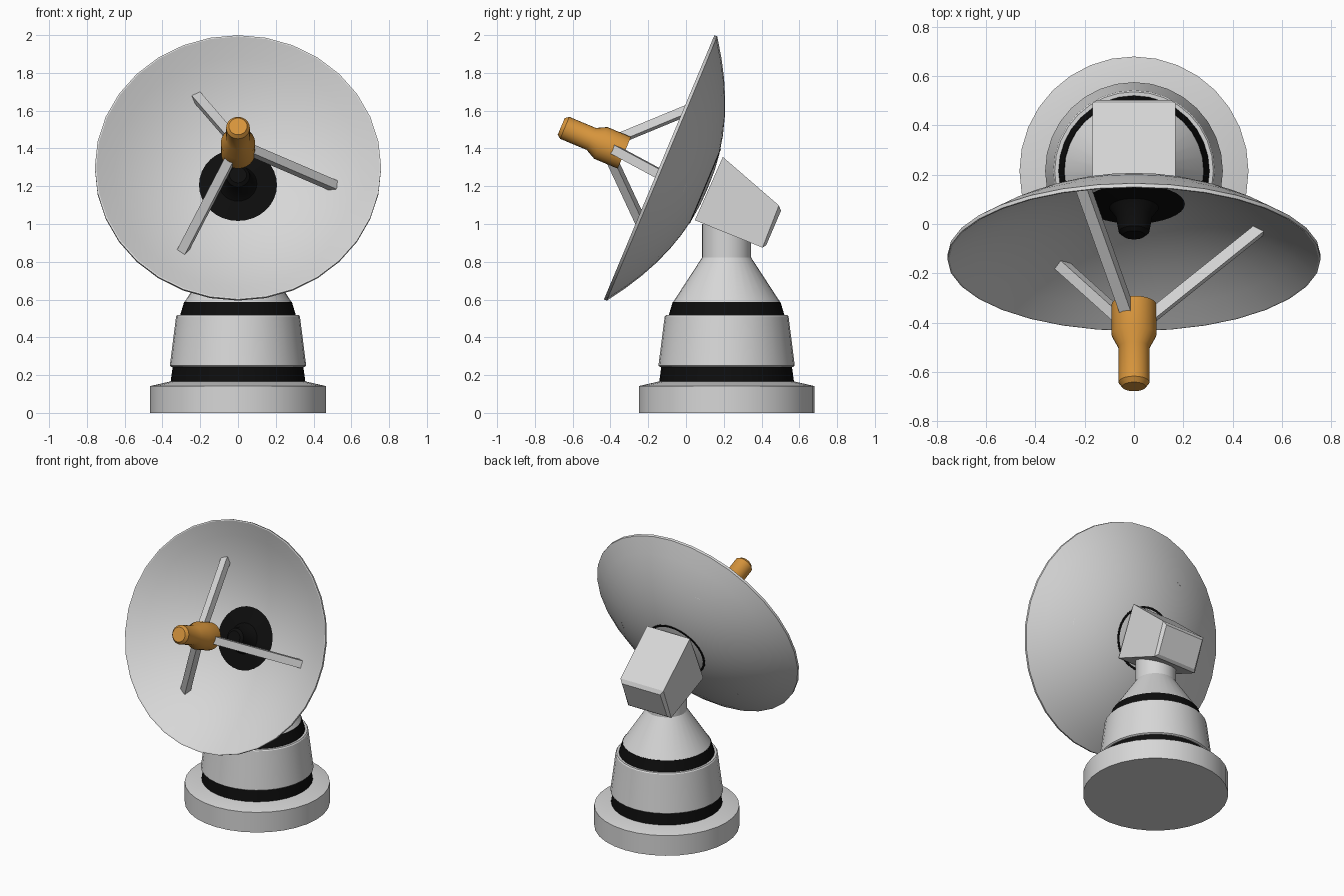
import bpy, bmesh, math
from mathutils import Matrix, Vector

if "Cube" in bpy.data.objects:
    bpy.data.objects.remove(bpy.data.objects["Cube"])


def material(name, rgb):
    m = bpy.data.materials.new(name)
    m.diffuse_color = (*rgb, 1)
    m.use_nodes = True
    m.node_tree.nodes["Principled BSDF"].inputs["Base Color"].default_value = m.diffuse_color
    return m


GREY = material("light grey", (0.68, 0.68, 0.68))
BLACK = material("black", (0.004, 0.004, 0.004))
ORANGE = material("orange", (0.68, 0.30, 0.045))


def finish(name, bm, mat, matrix=Matrix(), angle=30):
    bmesh.ops.remove_doubles(bm, verts=bm.verts, dist=1e-5)
    bmesh.ops.transform(bm, matrix=matrix, verts=bm.verts)
    bmesh.ops.recalc_face_normals(bm, faces=bm.faces)
    mesh = bpy.data.meshes.new(name)
    bm.to_mesh(mesh)
    bm.free()
    mesh.materials.append(mat)
    ob = bpy.data.objects.new(name, mesh)
    bpy.context.collection.objects.link(ob)
    bpy.ops.object.select_all(action='DESELECT')
    ob.select_set(True)
    bpy.context.view_layer.objects.active = ob
    bpy.ops.object.shade_smooth_by_angle(angle=math.radians(angle))
    return ob


def lathe(name, profile, mat, matrix, sides=32):
    """Revolve (radius, height) points around local z; open ends get caps."""
    bm = bmesh.new()
    rings = []
    for r, h in profile:
        if r < 1e-6:
            rings.append([bm.verts.new((0, 0, h))] * sides)
        else:
            rings.append([bm.verts.new((r * math.cos(2 * math.pi * i / sides),
                                        r * math.sin(2 * math.pi * i / sides), h))
                          for i in range(sides)])
    for a, b in zip(rings, rings[1:]):
        for i in range(sides):
            j = (i + 1) % sides
            corners = list(dict.fromkeys((a[i], a[j], b[j], b[i])))
            bm.faces.new(corners)
    for ring, (r, h) in ((rings[0], profile[0]), (rings[-1], profile[-1])):
        if r > 1e-6:
            bm.faces.new(ring)
    return finish(name, bm, mat, matrix)


# Pedestal, stacked around a vertical axis behind the centre
stand = Matrix.Translation((0, 0.215, 0))
lathe("base_plate", [(0.465, 0), (0.465, 0.142), (0.36, 0.166)], GREY, stand)
lathe("lower_black_ring", [(0.357, 0.163), (0.345, 0.25)], BLACK, stand)
lathe("turntable_drum", [(0.352, 0.243), (0.361, 0.25), (0.328, 0.51), (0.322, 0.517)], GREY, stand)
lathe("upper_black_ring", [(0.307, 0.515), (0.285, 0.588)], BLACK, stand)
lathe("neck_cone", [(0.284, 0.586), (0.13, 0.822), (0.13, 1.0)], GREY, stand)

# Tilted mount box with a slightly inset rear plate (side outline in y, z)
bm = bmesh.new()
sections = [(0.168, (0.195, 1.355), (0.047, 1.02)),
            (0.168, (0.492, 1.098), (0.405, 0.875)),
            (0.150, (0.503, 1.070), (0.425, 0.888))]
loops = [[bm.verts.new((s * w, *p)) for s, p in ((-1, top), (1, top), (1, low), (-1, low))]
         for w, top, low in sections]
for a, b in zip(loops, loops[1:]):
    for i in range(4):
        j = (i + 1) % 4
        bm.faces.new((a[i], a[j], b[j], b[i]))
bm.faces.new(loops[0])
bm.faces.new(loops[-1])
finish("mount_box", bm, GREY, angle=5)

# Dish frame: local z points out of the dish, origin at the rim centre
c, s = 0.9226, 0.3858
dish = Matrix(((1, 0, 0, 0), (0, s, -c, -0.142), (0, c, s, 1.30), (0, 0, 0, 1)))
R, DEPTH, STEPS = 0.758, 0.28, 8


def bowl(r, depth=DEPTH):
    return -depth * (1 - (r / R) ** 2)


radii = [R * i / STEPS for i in range(STEPS + 1)]
outer = [(r, bowl(r) - 0.016 * r / R) for r in radii]
inner = [(r * 0.99, bowl(r, DEPTH - 0.018)) for r in reversed(radii)]
lathe("dish", outer + [(R, 0)] + inner, GREY, dish)

# Black horn in the middle of the dish
lathe("dish_hub", [(0.212, -0.265), (0.21, -0.242), (0.10, -0.225), (0.075, -0.19),
                   (0.062, -0.12), (0.045, -0.105)], BLACK, dish)

# Orange receiver in front of the dish
lathe("receiver", [(0.091, 0.20), (0.091, 0.335), (0.063, 0.39), (0.063, 0.542),
                   (0.048, 0.562)], ORANGE, dish, 24)

# Three square struts holding the receiver
for n in range(3):
    a = math.radians(-5 + 120 * n)
    out = Vector((math.cos(a), math.sin(a), 0))
    start = out * 0.065 + Vector((0, 0, 0.255))
    end = out * 0.515 + Vector((0, 0, bowl(0.515)))
    along = (end - start).normalized()
    side = Vector((-math.sin(a), math.cos(a), 0))
    frame = Matrix((side, along.cross(side), along)).transposed().to_4x4()
    place = Matrix.Translation((start + end) / 2) @ frame
    bm = bmesh.new()
    bmesh.ops.create_cube(bm, size=1)
    bmesh.ops.scale(bm, vec=(0.05, 0.045, (end - start).length), verts=bm.verts)
    finish(f"strut_{n + 1}", bm, GREY, dish @ place)
